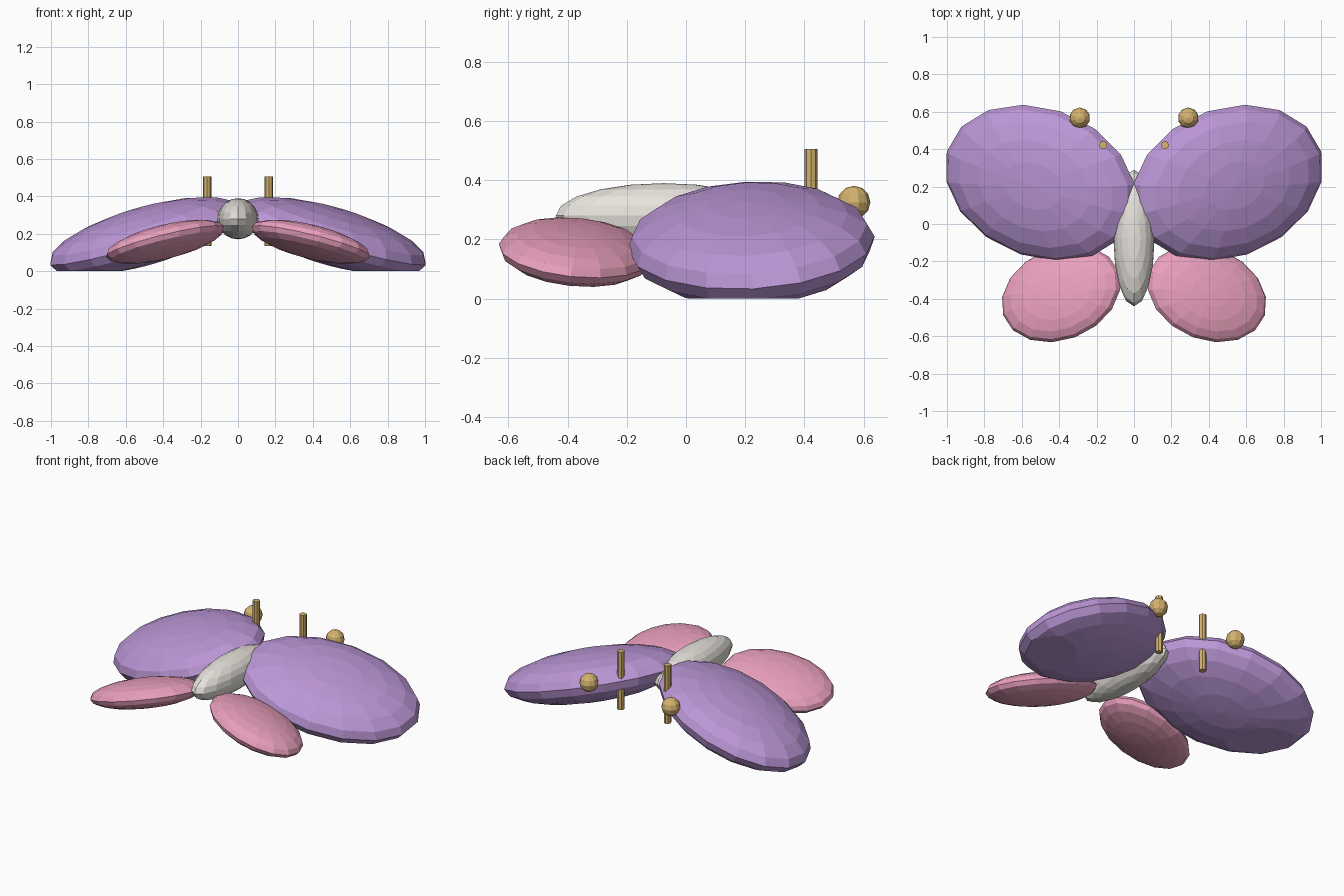
import bpy, bmesh
from math import radians
from mathutils import Matrix, Vector

if "Cube" in bpy.data.objects:
    bpy.data.objects.remove(bpy.data.objects["Cube"])


def material(name, rgb):
    m = bpy.data.materials.new(name)
    m.diffuse_color = (*rgb, 1)
    m.use_nodes = True
    m.node_tree.nodes["Principled BSDF"].inputs["Base Color"].default_value = m.diffuse_color
    return m


PURPLE = material("purple", (0.50, 0.31, 0.68))
PINK = material("pink", (0.82, 0.35, 0.51))
GOLD = material("gold", (0.66, 0.45, 0.16))
CREAM = material("cream", (0.80, 0.77, 0.72))


def finish(bm, name, mat):
    bmesh.ops.recalc_face_normals(bm, faces=bm.faces[:])
    me = bpy.data.meshes.new(name)
    bm.to_mesh(me)
    bm.free()
    me.materials.append(mat)
    ob = bpy.data.objects.new(name, me)
    bpy.context.collection.objects.link(ob)


def ellipsoid(name, mat, centre, radii, seg=16, rings=10, roll=0, tilt=0, sweep=0, side=1):
    """Faceted ellipsoid: swept in plan, tilted sideways, rolled, trimmed flat at z = 0."""
    bm = bmesh.new()
    bmesh.ops.create_uvsphere(bm, u_segments=seg, v_segments=rings, radius=1)
    m = (Matrix.Diagonal((side, 1, 1, 1)) @ Matrix.Translation(centre)
         @ Matrix.Rotation(radians(roll), 4, 'X')
         @ Matrix.Rotation(radians(tilt), 4, 'Y')
         @ Matrix.Rotation(radians(sweep), 4, 'Z')
         @ Matrix.Diagonal((*radii, 1)))
    bm.transform(m)
    if min(v.co.z for v in bm.verts) < 0:
        cut = bmesh.ops.bisect_plane(bm, geom=bm.verts[:] + bm.edges[:] + bm.faces[:],
                                     plane_co=(0, 0, 0), plane_no=(0, 0, 1),
                                     clear_inner=True)
        rim = [e for e in cut["geom_cut"] if isinstance(e, bmesh.types.BMEdge)]
        bmesh.ops.holes_fill(bm, edges=rim)
    finish(bm, name, mat)


# Body
ellipsoid("body", CREAM, (0, -0.075, 0.28), (0.11, 0.365, 0.11))

for label, s in (("right", 1), ("left", -1)):
    # Wings
    ellipsoid(f"{label}_fore_wing", PURPLE, (0.5, 0.22, 0.187), (0.545, 0.405, 0.149),
              roll=7, tilt=17, sweep=16, side=s)
    ellipsoid(f"{label}_hind_wing", PINK, (0.39, -0.372, 0.157), (0.337, 0.252, 0.084),
              roll=-9, tilt=15, sweep=-18, side=s)
    # Antenna stalk
    bm = bmesh.new()
    bmesh.ops.create_cone(bm, cap_ends=True, segments=8, radius1=0.022, radius2=0.022,
                          depth=0.37,
                          matrix=Matrix.Translation(Vector((s * 0.165, 0.422, 0.32))))
    finish(bm, f"{label}_antenna_stalk", GOLD)
    # Antenna tip
    ellipsoid(f"{label}_antenna_tip", GOLD, (0.29, 0.567, 0.325), (0.056, 0.056, 0.056),
              seg=10, rings=6, side=s)
